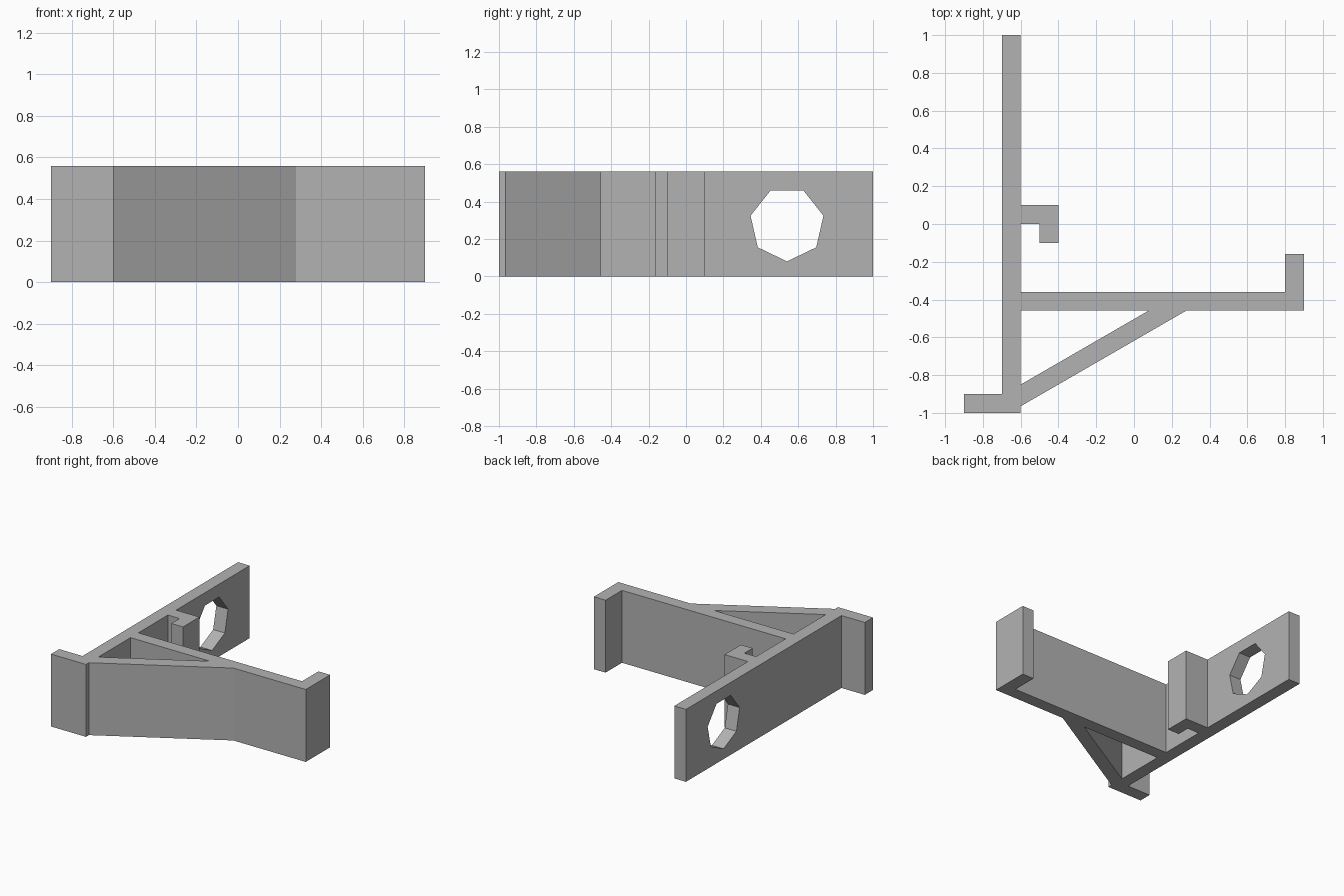
import bpy
import bmesh
import math
from mathutils import Vector

cube = bpy.data.objects.get("Cube")
if cube:
    bpy.data.objects.remove(cube, do_unlink=True)

HEIGHT = 0.56

grey = bpy.data.materials.new("plain grey")
grey.use_nodes = True
colour = (0.45, 0.45, 0.45, 1)
grey.diffuse_color = colour
grey.node_tree.nodes["Principled BSDF"].inputs["Base Color"].default_value = colour


def prism(name, points, offset):
    """Extrude a flat outline along an offset into a closed solid."""
    bm = bmesh.new()
    face = bm.faces.new([bm.verts.new(p) for p in points])
    grown = bmesh.ops.extrude_face_region(bm, geom=[face], use_keep_orig=True)
    moved = [v for v in grown["geom"] if isinstance(v, bmesh.types.BMVert)]
    bmesh.ops.translate(bm, verts=moved, vec=Vector(offset))
    bmesh.ops.recalc_face_normals(bm, faces=bm.faces)
    mesh = bpy.data.meshes.new(name)
    bm.to_mesh(mesh)
    bm.free()
    mesh.materials.append(grey)
    obj = bpy.data.objects.new(name, mesh)
    bpy.context.collection.objects.link(obj)
    return obj


def cut(target, cutter):
    """Subtract a cutter from the target, then discard the cutter."""
    cutter.hide_render = True
    mod = target.modifiers.new("opening", "BOOLEAN")
    mod.operation = "DIFFERENCE"
    mod.solver = "EXACT"
    mod.object = cutter
    bpy.context.view_layer.objects.active = target
    bpy.ops.object.modifier_apply(modifier=mod.name)
    bpy.data.objects.remove(cutter, do_unlink=True)


# Bracket outline in plan: foot, brace, arm with lip, small hook, back plate
outline = [
    (-0.9, -1), (-0.6, -1), (-0.6, -0.965),
    (0.28, -0.457), (0.9, -0.457), (0.9, -0.16), (0.8, -0.16),
    (0.8, -0.36), (-0.6, -0.36),
    (-0.6, 0), (-0.5, 0), (-0.5, -0.1), (-0.4, -0.1), (-0.4, 0.1), (-0.6, 0.1),
    (-0.6, 1), (-0.7, 1), (-0.7, -0.9), (-0.9, -0.9),
]
bracket = prism("bracket", [(x, y, 0) for x, y in outline], (0, 0, HEIGHT))

# Triangular opening between arm, brace and back plate
triangle = [(-0.6, -0.85), (0.08, -0.457), (-0.6, -0.457)]
cut(bracket, prism("brace_opening", [(x, y, -0.1) for x, y in triangle],
                   (0, 0, HEIGHT + 0.2)))

# Seven-sided screw hole, one corner pointing down
hole = []
for i in range(7):
    a = math.tau * i / 7
    hole.append((-0.8, 0.54 + 0.2 * math.sin(a), HEIGHT / 2 - 0.2 * math.cos(a)))
cut(bracket, prism("screw_hole", hole, (0.3, 0, 0)))
